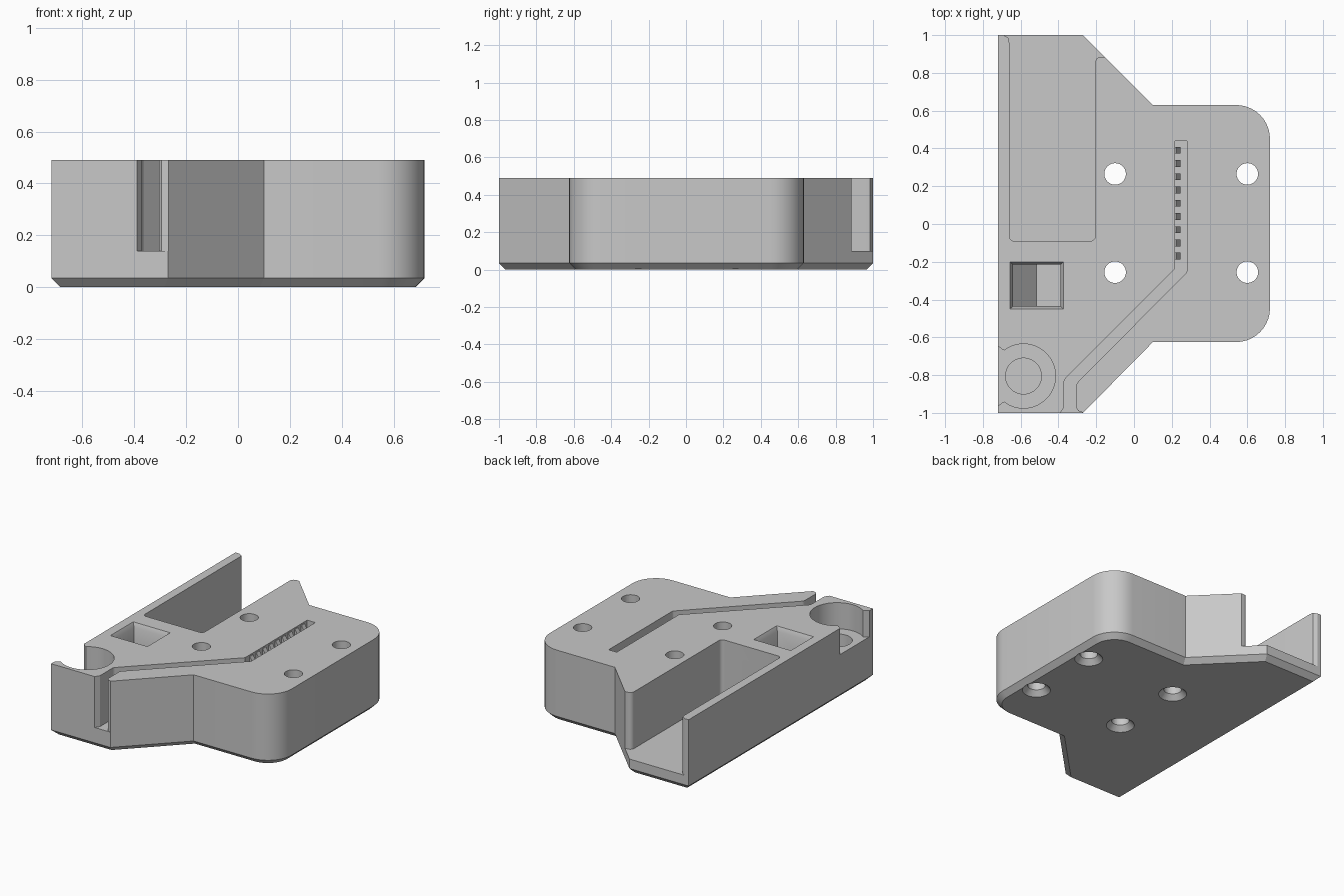
import bpy, bmesh
from math import sin, cos, pi
from mathutils import Vector

cube = bpy.data.objects.get("Cube")
if cube:
    bpy.data.objects.remove(cube, do_unlink=True)

grey = bpy.data.materials.new("plain grey")
grey.use_nodes = True
grey.diffuse_color = (0.58, 0.58, 0.58, 1)
grey.node_tree.nodes["Principled BSDF"].inputs["Base Color"].default_value = grey.diffuse_color

TOP = 0.49
OVER = 0.6   # cutter tops reach past the block
FLOOR = 0.14


def rounded(corners, steps=10):
    """Polygon from (x, y[, radius]) corners, with rounded corners swept as arcs."""
    out = []
    for i, c in enumerate(corners):
        p = Vector(c[:2])
        if len(c) < 3:
            out.append(p)
            continue
        a = (Vector(corners[i - 1][:2]) - p).normalized()
        b = (Vector(corners[(i + 1) % len(corners)][:2]) - p).normalized()
        half = a.angle(b) / 2
        reach = c[2] / sin(half) * cos(half)
        centre = p + (a + b).normalized() * c[2] / sin(half)
        start = (p + a * reach - centre).normalized()
        end = (p + b * reach - centre).normalized()
        for k in range(steps + 1):
            out.append(centre + start.slerp(end, k / steps).normalized() * c[2])
    return out


def circle(x, y, r, n=40):
    return [Vector((x + r * cos(2 * pi * k / n), y + r * sin(2 * pi * k / n))) for k in range(n)]


def rect(x0, x1, y0, y1):
    return [Vector(p) for p in ((x0, y0), (x1, y0), (x1, y1), (x0, y1))]


def prism(name, points, lo, hi, axis="z", taper=1.0, chamfer=0.0):
    """Extrude a polygon along z, or an x-z profile along y."""
    bm = bmesh.new()
    mid = sum(points, Vector((0, 0))) / len(points)

    def ring(level, scale):
        flat = [mid + (p - mid) * scale for p in points]
        return [bm.verts.new((p.x, p.y, level) if axis == "z" else (p.x, level, p.y)) for p in flat]

    a, b = ring(lo, 1), ring(hi, taper)
    base = bm.faces.new(a)
    bm.faces.new(b)
    for i in range(len(a)):
        bm.faces.new((a[i - 1], a[i], b[i], b[i - 1]))
    bmesh.ops.recalc_face_normals(bm, faces=bm.faces)
    if chamfer:
        bmesh.ops.bevel(bm, geom=list(base.edges), offset=chamfer, segments=1, affect="EDGES")
    mesh = bpy.data.meshes.new(name)
    bm.to_mesh(mesh)
    bm.free()
    mesh.materials.append(grey)
    obj = bpy.data.objects.new(name, mesh)
    bpy.context.collection.objects.link(obj)
    return obj


# Main block with rounded right side and chamfered base
body = prism("body", rounded([
    (-0.72, -1), (-0.27, -1), (0.1, -0.625), (0.72, -0.625, 0.18),
    (0.72, 0.63, 0.18), (0.1, 0.63), (-0.27, 1), (-0.72, 1)]), 0, TOP, chamfer=0.035)

cutters = []


def cut(*args, **kw):
    cutters.append(prism("cutter", *args, **kw))


# Long rear pocket, open at the back, with rounded lips
cut(rounded([
    (-0.66, -0.09, 0.025), (-0.205, -0.09, 0.025), (-0.205, 0.885, 0.03), (-0.1, 0.885),
    (-0.1, 1.1), (-0.69, 1.1), (-0.69, 1), (-0.665, 0.985), (-0.66, 0.96)]), 0.1, OVER)

# Square well with chamfered rim and sloped floor
cut([Vector(p) for p in ((-0.64, OVER), (-0.64, 0.28), (-0.515, FLOOR),
                         (-0.39, FLOOR), (-0.39, OVER))], -0.435, -0.215, axis="y")
cut(rect(-0.64, -0.39, -0.435, -0.215), 0.46, 0.52, taper=1.25)

# Round passage joining the well and the pocket
cut(circle(-0.5, 0.27, 0.07), -0.3, 0, axis="y")

# Round recess with deeper bore and side opening
cut(circle(-0.585, -0.805, 0.17, 48), 0.31, OVER)
cut(circle(-0.585, -0.805, 0.095), FLOOR, OVER)
cut(rounded([
    (-0.8, -0.98), (-0.74, -0.98), (-0.69, -0.94, 0.03), (-0.6, -0.94),
    (-0.6, -0.67), (-0.69, -0.67, 0.03), (-0.74, -0.63), (-0.8, -0.63)]), 0.31, OVER)

# Wire channel with flared mouth
cut(rounded([
    (-0.42, -1.1), (-0.39, -1.0), (-0.37, -0.97), (-0.37, -0.825, 0.03), (0.218, -0.235),
    (0.218, 0.44), (0.28, 0.44), (0.28, -0.255, 0.02), (-0.305, -0.845, 0.03),
    (-0.305, -0.975), (-0.295, -0.99), (-0.265, -1.0), (-0.25, -1.1)]), FLOOR, OVER)

# Four through holes, countersunk underneath
for x in (-0.1, 0.6):
    for y in (-0.255, 0.265):
        cut(circle(x, y, 0.057), -0.1, OVER)
        cut(circle(x, y, 0.123), -0.035, 0.035, taper=0.46)

bpy.ops.object.select_all(action="DESELECT")
body.select_set(True)
bpy.context.view_layer.objects.active = body
for cutter in cutters:
    mod = body.modifiers.new("cut", "BOOLEAN")
    mod.operation, mod.solver, mod.object = "DIFFERENCE", "EXACT", cutter
    bpy.ops.object.modifier_apply(modifier=mod.name)
    bpy.data.objects.remove(cutter, do_unlink=True)
bpy.ops.object.shade_smooth_by_angle()

# Row of sloped grip teeth along the channel
for i in range(9):
    y = -0.17 + i * 0.07
    prism("grip_tooth", [Vector(p) for p in (
        (0.21, FLOOR), (0.245, FLOOR), (0.245, 0.44), (0.222, 0.48), (0.21, 0.48))],
        y - 0.018, y + 0.018, axis="y")
